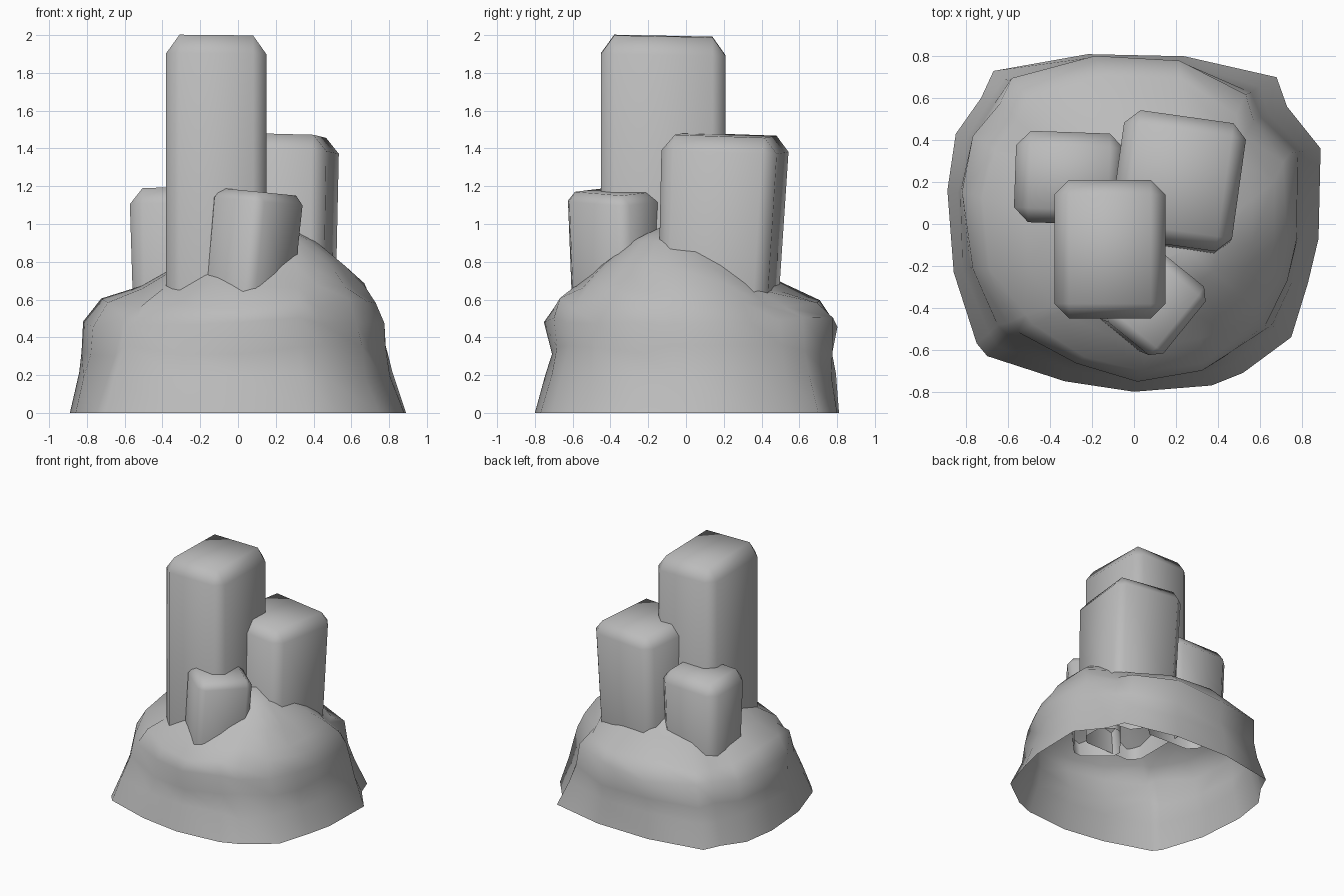
import bpy, bmesh, math, random
from mathutils import Vector, Matrix

random.seed(4)
cube = bpy.data.objects.get("Cube")
if cube:
    bpy.data.objects.remove(cube)

stone = bpy.data.materials.new("grey_stone")
stone.use_nodes = True
GREY = (0.5, 0.5, 0.5, 1)
stone.diffuse_color = GREY
stone.node_tree.nodes["Principled BSDF"].inputs["Base Color"].default_value = GREY


def finish(bm, name):
    mesh = bpy.data.meshes.new(name)
    bm.to_mesh(mesh)
    bm.free()
    mesh.materials.append(stone)
    for p in mesh.polygons:
        p.use_smooth = True
    obj = bpy.data.objects.new(name, mesh)
    bpy.context.collection.objects.link(obj)
    return obj


def rock_mound():
    # Open shell: ground outline lofted towards an off-centre peak
    outline = [(.89, .36), (.88, -.07), (.83, -.28), (.75, -.54), (.52, -.71),
               (.37, -.77), (0, -.8), (-.33, -.75), (-.7, -.63), (-.75, -.57),
               (-.86, -.23), (-.89, .16), (-.85, .43), (-.73, .6), (-.67, .73),
               (-.22, .81), (.24, .8), (.68, .7), (.73, .56)]
    peak = Vector((.25, -.12))
    # height, pull towards peak, right / back / front scale, corner rounding
    rings = [(0, 0, 1, 1, 1, 0), (.2, .04, .94, 1.02, .97, .03),
             (.33, .06, .92, 1.04, .94, .06), (.48, .07, .92, 1.08, .99, .12),
             (.58, .15, .92, 1.05, 1, .15), (.67, .32, .99, .99, 1, .11),
             (.78, .5, 1, 1, 1, .05), (.91, .75, 1, 1, 1, 0)]
    bm = bmesh.new()
    loops = []
    for z, t, right, back, front, rounding in rings:
        loop = []
        for point in outline:
            p = Vector(point)
            diagonal = (2 * abs(p.x * p.y) / p.length_squared) ** 4
            if p.x * p.y < 0:
                diagonal *= .4
            p = p.lerp(peak, t) * (1 - rounding * diagonal)
            p.x *= right if p.x > 0 else 1
            p.y *= back if p.y > 0 else front
            wobble = .015 if 0 < z < .7 else 0
            p *= 1 + random.uniform(-wobble, wobble)
            dz = random.uniform(-wobble, wobble) * 2
            loop.append(bm.verts.new((p.x, p.y, z + dz)))
        loops.append(loop)
    n = len(outline)
    for low, high in zip(loops, loops[1:]):
        for i in range(n):
            j = (i + 1) % n
            bm.faces.new((low[i], low[j], high[j], high[i]))
    apex = bm.verts.new((peak.x, peak.y, .99))
    for i in range(n):
        bm.faces.new((loops[-1][i], loops[-1][(i + 1) % n], apex))
    bmesh.ops.reverse_faces(bm, faces=bm.faces)
    return finish(bm, "rock_mound")


def column(name, centre, size, bottom, top, turn=0, taper=1, lean=(0, 0),
           tilt=(0, 0), bevel=.07, stretch=1.4):
    # Chamfered block with open foot: foot may be narrower and shifted
    bm = bmesh.new()
    bmesh.ops.create_cube(bm, size=1)
    height = (top - bottom) / stretch
    for v in bm.verts:
        v.co = Vector((v.co.x * size[0], v.co.y * size[1], (v.co.z - .5) * height))
    edges = [e for e in bm.edges if max(v.co.z for v in e.verts) > -height / 2]
    bmesh.ops.bevel(bm, geom=edges, offset=bevel, segments=1, affect='EDGES')
    bm.normal_update()
    foot = [f for f in bm.faces if f.normal.z < -.9]
    bmesh.ops.delete(bm, geom=foot, context='FACES')
    spin = Matrix.Rotation(math.radians(turn), 3, 'Z')
    for v in bm.verts:
        depth = -v.co.z / height
        k = 1 + (taper - 1) * depth
        p = spin @ Vector((v.co.x * k, v.co.y * k, 0))
        slope = (p.x * tilt[0] + p.y * tilt[1]) * (1 - depth)
        v.co = (centre[0] + p.x + lean[0] * depth,
                centre[1] + p.y + lean[1] * depth,
                top + v.co.z * stretch + slope)
    return finish(bm, name)


rock_mound()
column("tall_column", (-.115, -.12), (.53, .66), .56, 1.995, tilt=(-.01, -.02))
column("middle_column", (.21, .21), (.59, .62), .56, 1.47, turn=-8,
       taper=.94, lean=(0, -.04), tilt=(-.03, -.03), stretch=1.2)
column("back_column", (-.31, .22), (.52, .44), .51, 1.19, turn=-2,
       taper=.92, tilt=(.02, -.03), stretch=1.2)
column("small_front_column", (.11, -.385), (.35, .42), .54, 1.17, turn=-39,
       taper=.98, lean=(-.06, .02), tilt=(-.1, 0), bevel=.05, stretch=1)
